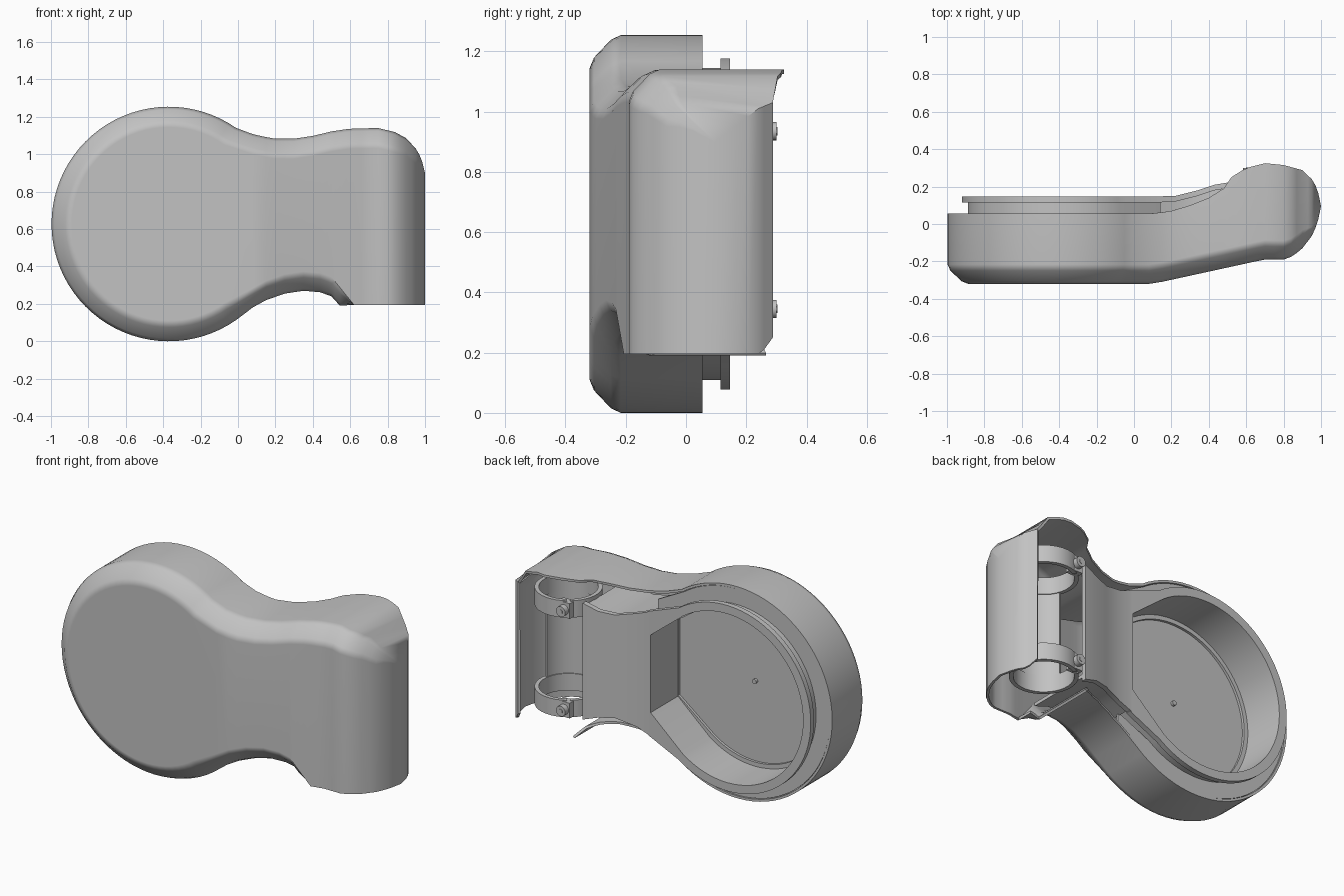
import bpy, bmesh, math
from mathutils import Vector

cube = bpy.data.objects.get("Cube")
if cube:
    bpy.data.objects.remove(cube, do_unlink=True)

grey = bpy.data.materials.new("plain_grey")
grey.use_nodes = True
grey.diffuse_color = (0.54, 0.54, 0.54, 1)
grey.node_tree.nodes["Principled BSDF"].inputs["Base Color"].default_value = (0.54, 0.54, 0.54, 1)

CX, CZ, R = -0.37, 0.627, 0.627      # centre and radius of the round end
PX, PY, PR = 0.7, 0.1, 0.18          # clamp axis and radius


def finish(name, bm, thickness=0):
    me = bpy.data.meshes.new(name)
    bm.to_mesh(me)
    bm.free()
    ob = bpy.data.objects.new(name, me)
    bpy.context.collection.objects.link(ob)
    me.materials.append(grey)
    bpy.ops.object.select_all(action="DESELECT")
    ob.select_set(True)
    bpy.context.view_layer.objects.active = ob
    if thickness:
        shell = ob.modifiers.new("thickness", "SOLIDIFY")
        shell.thickness = thickness
        shell.offset = -1
        bpy.ops.object.modifier_apply(modifier=shell.name)
    bpy.ops.object.shade_smooth_by_angle(angle=math.radians(32))
    if thickness:
        ob.modifiers.new("flat_faces_stay_flat", "WEIGHTED_NORMAL").keep_sharp = True
    return ob


def curve(points):
    """Straight-line lookup through a few control points."""
    def f(x):
        if x <= points[0][0]:
            return points[0][1]
        for (a, p), (b, q) in zip(points, points[1:]):
            if x <= b:
                return p + (q - p) * (x - a) / (b - a)
        return points[-1][1]
    return f


def arc(r, a0=55, a1=305, n=56):
    angles = [math.radians(a0 + (a1 - a0) * i / n) for i in range(n + 1)]
    return [(CX + r * math.cos(a), CZ + r * math.sin(a)) for a in angles]


# Outer cover: edge curves along x
top = curve([(0.05, 1.118), (0.1, 1.1), (0.2, 1.083), (0.3, 1.083), (0.4, 1.098), (0.5, 1.122),
             (0.6, 1.137), (0.75, 1.14), (0.84, 1.118), (0.9, 1.085), (0.95, 1.03), (0.98, 0.98), (1, 0.9)])
bottom = curve([(0.05, 0.165), (0.15, 0.22), (0.25, 0.255), (0.35, 0.27), (0.44, 0.262),
                (0.5, 0.24), (0.545, 0.19), (0.62, 0.195)])
front = curve([(0.1, -0.32), (0.65, -0.2), (0.7, -0.19), (0.8, -0.19), (0.85, -0.172), (0.9, -0.13),
               (0.95, -0.065), (0.98, 0), (1, 0.095)])
back = curve([(0.1, 0.055), (0.2, 0.07), (0.3, 0.1), (0.4, 0.14), (0.48, 0.19), (0.52, 0.25), (0.6, 0.3),
              (0.7, 0.325), (0.8, 0.315), (0.9, 0.288), (0.95, 0.24), (0.98, 0.19), (1, 0.095)])
back_drop = curve([(0.84, 0), (0.9, 0.055), (0.95, 0.02), (1, 0)])
bevel_low = curve([(0.5, 0.085), (0.545, 0.08), (0.62, 0)])
bevel_deep = curve([(0.7, 0.085), (0.9, 0.08), (1, 0)])
bevel_top = curve([(0.85, 0.088), (0.95, 0.065), (1, 0)])

stations = [0.08, 0.15, 0.2, 0.25, 0.3, 0.35, 0.4, 0.44, 0.48, 0.5, 0.52, 0.545, 0.58, 0.62, 0.66, 0.7,
            0.75, 0.8, 0.84, 0.87, 0.9, 0.93, 0.95, 0.97, 0.985, 1]
bm = bmesh.new()
add = bm.verts.new


def rim(x, z, xi, zi, drop=0):
    """Back edge, then a chamfer with softened corners running to the front face."""
    row = [add((x, back(x), z - drop))]
    for inward, depth in ((0, 1.22), (0.17, 0.83), (0.83, 0.17), (1.22, 0)):
        row.append(add((x + (xi - x) * inward, front(x) + bevel_deep(x) * depth, z + (zi - z) * inward)))
    return row


tops = [rim(x, top(x), x, top(x) - bevel_top(x), back_drop(x)) for x in stations]
bots = [rim(x, bottom(x), x, bottom(x) + bevel_low(x)) for x in stations]
arcs = [rim(*o, *i) for o, i in zip(arc(R), arc(R - 0.09))]
last_wall = stations.index(0.545)
chain = tops[::-1] + arcs + bots[:last_wall + 1]
for a, b in zip(chain, chain[1:]):
    for k in range(4):
        bm.faces.new((a[k], a[k + 1], b[k + 1], b[k]))
for a, b in zip(bots[last_wall:], bots[last_wall + 1:]):
    if b[0].co.x < 0.63:
        for k in range(1, 4):
            bm.faces.new((a[k], a[k + 1], b[k + 1], b[k]))
bm.faces.new([t[-1] for t in [tops[0]] + arcs + [bots[0]]])
for i in range(len(stations) - 1):
    bm.faces.new((tops[i][-1], bots[i][-1], bots[i + 1][-1], tops[i + 1][-1]))
# Wall that wraps round to the back at the clamp end
wrap = [i for i, x in enumerate(stations) if x >= 0.9]
foot = curve([(0.9, 0.25), (0.93, 0.21), (0.95, 0.195)])
feet = [add((stations[i], back(stations[i]), foot(stations[i]))) for i in wrap]
for k in range(len(wrap) - 1):
    bm.faces.new((tops[wrap[k]][0], tops[wrap[k + 1]][0], feet[k + 1], feet[k]))
bmesh.ops.delete(bm, geom=[v for v in bm.verts if not v.link_faces], context="VERTS")
bmesh.ops.remove_doubles(bm, verts=bm.verts, dist=0.0005)
bmesh.ops.recalc_face_normals(bm, faces=bm.faces)
big = max(bm.faces, key=lambda f: f.calc_area())
if big.normal.y > 0:
    bmesh.ops.reverse_faces(bm, faces=bm.faces)
finish("outer_cover", bm, 0.014)


def bridge(name, loops, closed=True):
    """Skin a list of equal-length loops, joining last to first."""
    bm = bmesh.new()
    rows = [[bm.verts.new(p) for p in loop] for loop in loops]
    n = len(rows[0])
    for a, b in zip(rows, rows[1:] + rows[:1]):
        for i in range(n if closed else n - 1):
            j = (i + 1) % n
            bm.faces.new((a[i], a[j], b[j], b[i]))
    if not closed:
        bm.faces.new([r[0] for r in rows])
        bm.faces.new([r[-1] for r in rows])
    bmesh.ops.recalc_face_normals(bm, faces=bm.faces)
    return finish(name, bm)


def outline(r, x, half):
    return arc(r) + [(x, CZ + 0.01 - half), (x, CZ + 0.01 + half)]


def ring(name, outer, inner, y0, y1):
    at = lambda pts, y: [(x, y, z) for x, z in pts]
    return bridge(name, [at(outer, y0), at(outer, y1), at(inner, y1), at(inner, y0)])


# Cup: opening, lip, neck, ledge and floor
opening = outline(0.5, 0.13, 0.23)
ring("cup_lip", outline(0.55, 0.15, 0.365), opening, 0.115, 0.146)
ring("cup_wall", outline(0.518, 0.15, 0.25), opening, -0.15, 0.115)
ring("ledge", outline(0.61, 0.15, 0.4), outline(0.515, 0.15, 0.33), 0.035, 0.05)
ring("floor_fillet", opening, outline(0.475, 0.127, 0.225), -0.15, -0.11)
bm = bmesh.new()
bm.faces.new([bm.verts.new((x, -0.125, z)) for x, z in reversed(opening)])
finish("cup_floor", bm)


def cylinder(name, centre, radius, depth, axis, sides=24):
    bm = bmesh.new()
    bmesh.ops.create_cone(bm, cap_ends=True, segments=sides, radius1=radius, radius2=radius, depth=depth)
    turn = Vector((0, 0, 1)).rotation_difference(Vector(axis)).to_matrix()
    bmesh.ops.rotate(bm, verts=bm.verts, matrix=turn)
    bmesh.ops.translate(bm, verts=bm.verts, vec=centre)
    return finish(name, bm)


cylinder("floor_pin", (CX, -0.12, CZ), 0.014, 0.02, (0, 1, 0), 12)

# Sloping bridge plate, with a side wall under each long edge
plate = [(0.14, 0.148, 0.365), (0.22, 0.15, 0.335), (0.34, 0.18, 0.305), (0.43, 0.21, 0.315), (0.52, 0.225, 0.345)]
mid = CZ + 0.01
bridge("bridge_plate", [[(x, y - d, mid + s * h) for x, y, h in plate]
                        for d, s in ((0, 1), (0, -1), (0.03, -1), (0.03, 1))], closed=False)
for side, word in ((1, "upper"), (-1, "lower")):
    bridge(word + "_side_wall", [[(x, y - 0.02 if high else -0.19, mid + side * (h - d)) for x, y, h in plate]
                                 for high, d in ((1, 0.02), (1, 0.04), (0, 0.04), (0, 0.02))], closed=False)


# Clamp: curved saddle and two split bands with bolts
def band(name, a0, a1, z0, z1, r_out, r_in, n=36):
    angles = [math.radians(a0 + (a1 - a0) * i / n) for i in range(n + 1)]
    bridge(name, [[(PX + r * math.cos(a), PY + r * math.sin(a), z) for a in angles]
                  for r, z in ((r_out, z0), (r_out, z1), (r_in, z1), (r_in, z0))], closed=False)


def box(name, lo, hi):
    bm = bmesh.new()
    bmesh.ops.create_cube(bm, size=1)
    for v in bm.verts:
        v.co = [(l + h) / 2 + c * (h - l) for c, l, h in zip(v.co, lo, hi)]
    finish(name, bm)


band("saddle", 200, 350, 0.3, 0.97, 0.18, 0.165)
for z, word in ((0.345, "lower"), (0.935, "upper")):
    band(word + "_clamp_band", 128, 482, z - 0.05, z + 0.05, PR + 0.003, PR - 0.02)
    box(word + "_clamp_ear", (0.575, 0.22, z - 0.045), (0.65, 0.268, z + 0.045))
    cylinder(word + "_bolt", (0.612, 0.283, z), 0.03, 0.034, (0, 1, 0))
    cylinder(word + "_bolt_hex", (0.612, 0.301, z), 0.014, 0.004, (0, 1, 0), 6)
